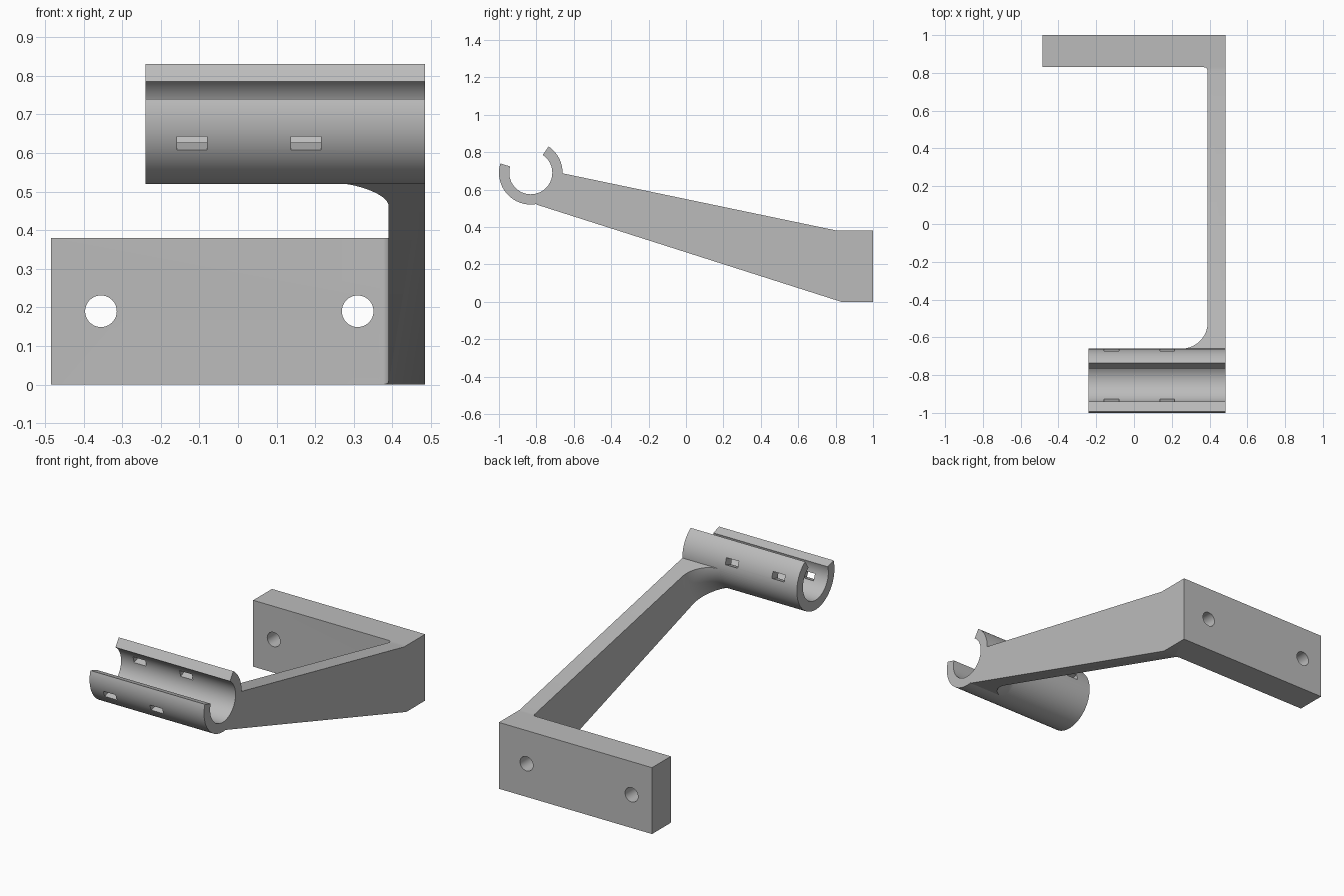
import bpy, bmesh
from math import sin, cos, pi, radians
from mathutils import Vector, Matrix

if "Cube" in bpy.data.objects:
    bpy.data.objects.remove(bpy.data.objects["Cube"], do_unlink=True)

grey = bpy.data.materials.new("light grey")
grey.use_nodes = True
grey.diffuse_color = (0.5, 0.5, 0.5, 1)
grey.node_tree.nodes["Principled BSDF"].inputs["Base Color"].default_value = grey.diffuse_color

CY, CZ = -0.83, 0.69          # clamp axis
R, BORE = 0.17, 0.115         # clamp radii
SIDE, INNER = 0.485, 0.39     # outer and inner face of the arm
BLEND = 0.14                  # fillet from arm to clamp


def finish(name, bm):
    bmesh.ops.recalc_face_normals(bm, faces=bm.faces)
    mesh = bpy.data.meshes.new(name)
    bm.to_mesh(mesh)
    bm.free()
    mesh.materials.append(grey)
    obj = bpy.data.objects.new(name, mesh)
    bpy.context.collection.objects.link(obj)
    return obj


def prism(name, points, a, b, axis):
    """Extrude a 2D outline from a to b along an axis."""
    place = {"X": lambda p: (a, p[0], p[1]),
             "Y": lambda p: (p[0], a, p[1]),
             "Z": lambda p: (p[0], p[1], a)}[axis]
    bm = bmesh.new()
    face = bm.faces.new([bm.verts.new(place(p)) for p in points])
    ext = bmesh.ops.extrude_face_region(bm, geom=[face])["geom"]
    step = Vector([(b - a) * (axis == k) for k in "XYZ"])
    bmesh.ops.translate(bm, vec=step, verts=[v for v in ext if isinstance(v, bmesh.types.BMVert)])
    return finish(name, bm)


def arc(cx, cy, r, start, end, n):
    angles = [radians(start + (end - start) * i / n) for i in range(n + 1)]
    return [(cx + r * cos(t), cy + r * sin(t)) for t in angles]


def combine(obj, other, mode):
    mod = obj.modifiers.new(mode.lower(), "BOOLEAN")
    mod.operation, mod.object, mod.solver = mode, other, "EXACT"
    with bpy.context.temp_override(object=obj, active_object=obj):
        bpy.ops.object.modifier_apply(modifier=mod.name)
    bpy.data.objects.remove(other, do_unlink=True)


def rect(x0, x1, y0, y1):
    return [(x0, y0), (x1, y0), (x1, y1), (x0, y1)]


# Sloping arm outline, seen from the side
wedge = [(1, 0), (0.83, 0), (-0.8, 0.52), (-0.66, 0.687), (0.81, 0.38), (1, 0.38)]
bracket = prism("bracket", wedge, INNER, SIDE, "X")

# Fillet around the clamp: concave profile revolved about the clamp axis
profile = [(SIDE - 0.02, 0), (SIDE - 0.02, R + BLEND)]
profile += arc(INNER - BLEND, R + BLEND, BLEND, 0, -90, 16)
profile += [(INNER - BLEND, 0)]
bm = bmesh.new()
verts = [bm.verts.new((x, CY, CZ + r)) for x, r in profile]
edges = [bm.edges.new(pair) for pair in zip(verts, verts[1:])]
bmesh.ops.spin(bm, geom=verts + edges, cent=(0, CY, CZ), axis=(1, 0, 0),
               angle=2 * pi, steps=96, use_merge=True)
bmesh.ops.remove_doubles(bm, verts=bm.verts, dist=1e-5)
fillet = finish("clamp_fillet", bm)
combine(fillet, prism("fillet_limit", wedge, 0, SIDE - 0.01, "X"), "INTERSECT")
combine(bracket, fillet, "UNION")

# Small fillet between arm and wall plate
corner = arc(INNER - 0.02, 0.81, 0.02, 0, 90, 6)
corner += [(INNER - 0.02, 0.85), (INNER + 0.02, 0.85), (INNER + 0.02, 0.81)]
small = prism("plate_fillet", corner, -0.1, 0.5, "Z")
combine(small, prism("fillet_limit", wedge, 0, SIDE, "X"), "INTERSECT")
combine(bracket, small, "UNION")

# Wall plate with two screw holes
plate = prism("wall_plate", rect(-SIDE, SIDE, 0, 0.38), 0.83, 1, "Y")
for x in (-0.355, 0.31):
    hole = prism("screw_hole", arc(x, 0.19, 0.041, 0, 360, 40)[:-1], 0.7, 1.1, "Y")
    combine(plate, hole, "DIFFERENCE")
combine(bracket, plate, "UNION")

# Open clamp tube
ring = arc(CY, CZ, R, 163, 416, 72) + arc(CY, CZ, BORE, 416, 163, 72)
clamp = prism("clamp", ring, -0.24, SIDE, "X")

# Strap slots, square to the mouth of the clamp
tilt = Matrix.Translation((0, CY, CZ)) @ Matrix.Rotation(radians(19.5), 4, "X")
for x in (-0.119, 0.176):
    slot = prism("strap_slot", rect(-0.3, 0.3, -0.0275, 0.01), x - 0.039, x + 0.039, "X")
    slot.data.transform(tilt)
    combine(clamp, slot, "DIFFERENCE")
combine(bracket, clamp, "UNION")

# Smooth curves, sharp edges
bpy.ops.object.select_all(action="DESELECT")
bracket.select_set(True)
bpy.context.view_layer.objects.active = bracket
bpy.ops.object.shade_smooth_by_angle(angle=radians(25))
